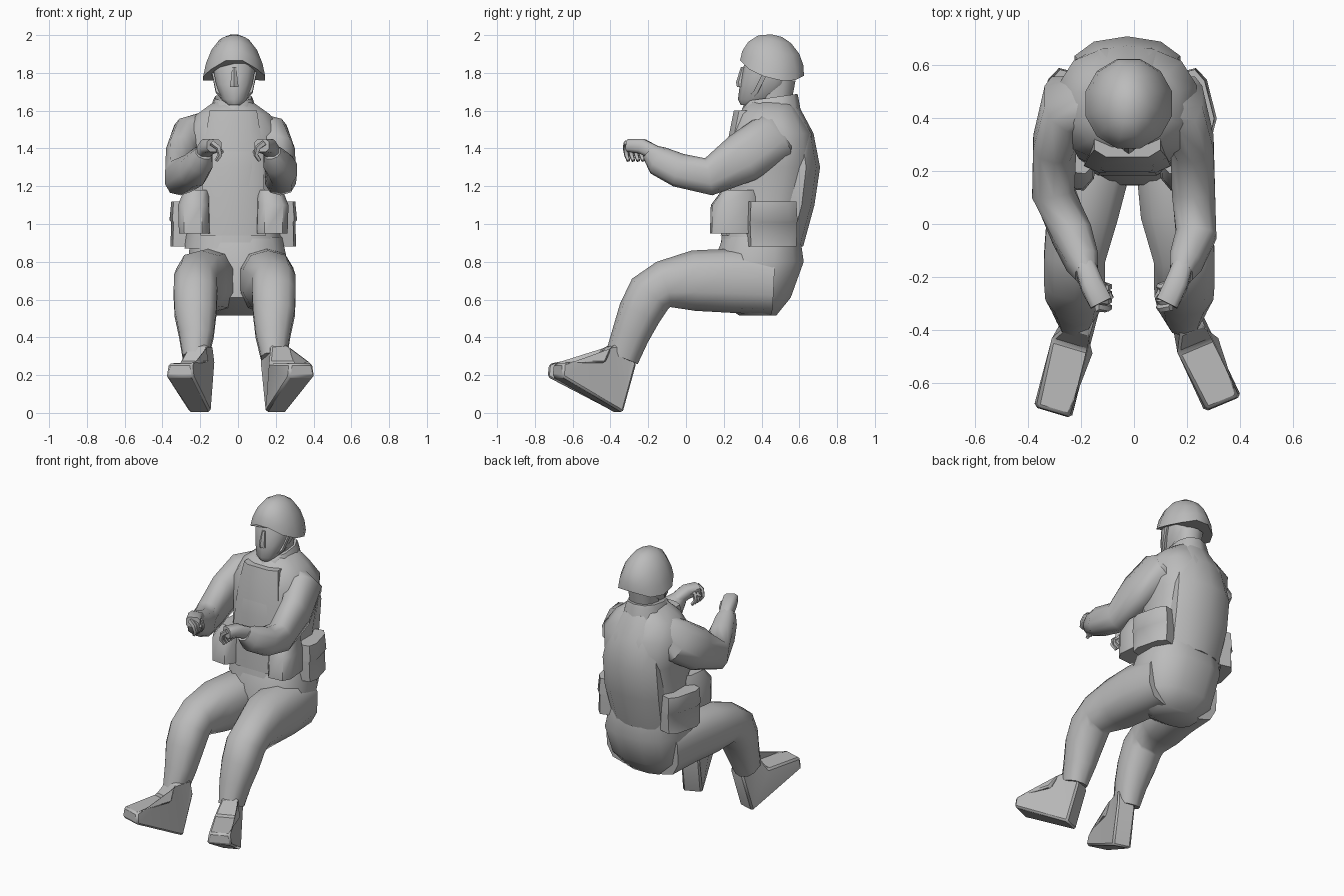
import bpy, bmesh, math
from mathutils import Vector

cube = bpy.data.objects.get("Cube")
if cube:
    bpy.data.objects.remove(cube)

grey = bpy.data.materials.new("plain grey")
grey.use_nodes = True
COLOUR = (0.5, 0.5, 0.5, 1)
grey.diffuse_color = COLOUR
grey.node_tree.nodes["Principled BSDF"].inputs["Base Color"].default_value = COLOUR


def finish(name, bm, angle=50, bevel=0):
    bmesh.ops.recalc_face_normals(bm, faces=bm.faces)
    mesh = bpy.data.meshes.new(name)
    bm.to_mesh(mesh)
    bm.free()
    mesh.materials.append(grey)
    ob = bpy.data.objects.new(name, mesh)
    bpy.context.collection.objects.link(ob)
    if bevel:
        mod = ob.modifiers.new("soft edges", "BEVEL")
        mod.width = bevel
    bpy.ops.object.select_all(action="DESELECT")
    ob.select_set(True)
    bpy.context.view_layer.objects.active = ob
    bpy.ops.object.shade_smooth_by_angle(angle=math.radians(angle))
    return ob


def loft(name, rings, sides=10, flat=False, power=0.8, tilt=0.0, arch=0.0, yaw=0.0):
    """Rings are (x, y, z, half width, half depth); flat rings stay level."""
    bm = bmesh.new()
    mids = [Vector(r[:3]) for r in rings]
    loops = []
    for i, r in enumerate(rings):
        side = Vector((math.cos(yaw), math.sin(yaw), 0))
        up = Vector((-math.sin(yaw), math.cos(yaw), -tilt))
        if not flat:
            t = (mids[min(i + 1, len(mids) - 1)] - mids[max(i - 1, 0)]).normalized()
            side = (side - t * side.dot(t)).normalized()
            up = side.cross(t)
        loop = []
        for k in range(sides):
            a = 2 * math.pi * (k + 0.5) / sides
            c, s = math.cos(a), math.sin(a)
            fade = 1 - i / (len(rings) - 1)
            drop = Vector((0, 0, -arch * fade * abs(c) * r[3]))
            c = math.copysign(abs(c) ** power, c)
            s = math.copysign(abs(s) ** power, s)
            loop.append(bm.verts.new(mids[i] + side * c * r[3] + up * s * r[4] + drop))
        loops.append(loop)
    for a, b in zip(loops, loops[1:]):
        for k in range(sides):
            n = (k + 1) % sides
            bm.faces.new((a[k], a[n], b[n], b[k]))
    bm.faces.new(loops[0])
    bm.faces.new(loops[-1])
    return finish(name, bm)


def prism(name, profile, origin, forward, bevel):
    """Extrude a (forward, height, half width) profile sideways."""
    f = Vector(forward).normalized()
    across = f.cross(Vector((0, 0, 1)))
    bm = bmesh.new()
    sides = []
    for s in (-1, 1):
        sides.append([bm.verts.new(Vector(origin) + f * p + Vector((0, 0, h)) + across * s * w)
                      for p, h, w in profile])
    n = len(profile)
    for k in range(n):
        m = (k + 1) % n
        bm.faces.new((sides[0][k], sides[0][m], sides[1][m], sides[1][k]))
    for loop in sides:
        bmesh.ops.triangulate(bm, faces=[bm.faces.new(loop)])
    return finish(name, bm, 45, bevel)


# Torso, vest panels and collar
CX = -0.025
loft("torso", [(CX, .40, .88, .25, .21), (CX, .40, 1.0, .23, .22), (CX, .44, 1.3, .245, .25),
               (CX, .45, 1.48, .27, .22), (CX, .44, 1.58, .20, .17), (CX, .45, 1.65, .10, .12)],
     sides=12, flat=True)
loft("vest_front", [(CX, .28, .94, .18, .10), (CX, .27, 1.2, .17, .08), (CX, .30, 1.45, .155, .08),
                    (CX, .33, 1.60, .13, .08)], sides=8, flat=True, power=.5)
loft("vest_back", [(CX, .52, .88, .19, .10), (CX, .58, 1.1, .21, .10), (CX, .60, 1.3, .21, .11),
                   (CX, .58, 1.48, .18, .095), (CX, .52, 1.62, .11, .08)],
     sides=10, flat=True, power=.95)
loft("collar", [(CX, .44, 1.56, .14, .17), (CX, .45, 1.65, .11, .145), (CX, .455, 1.67, .10, .135)],
     flat=True, tilt=-.14)

# Head and helmet
HX = -0.02
loft("neck", [(HX, .46, 1.6, .075, .09), (HX, .48, 1.76, .085, .10)], flat=True)
loft("head", [(HX, .36, 1.63, .04, .07), (HX, .38, 1.66, .07, .105), (HX, .42, 1.74, .10, .135),
              (HX, .44, 1.82, .115, .14), (HX, .45, 1.90, .10, .12)], flat=True)
loft("nose", [(HX, .30, 1.725, .026, .03), (HX, .295, 1.75, .022, .03), (HX, .31, 1.83, .012, .02)],
     sides=6, flat=True)
loft("helmet", [(HX, .455, 1.845, .17, .175), (HX, .46, 1.89, .155, .168), (HX, .465, 1.94, .125, .14),
                (HX, .47, 1.98, .08, .09), (HX, .48, 1.997, .03, .03)],
     sides=12, flat=True, power=1, tilt=.24, arch=.45)

# Trouser seat and belt
loft("trouser_seat", [(0, .38, .515, .15, .10), (0, .35, .61, .25, .21), (0, .385, .8, .27, .245),
                      (-.01, .40, .93, .25, .21)], sides=12, flat=True)
loft("belt", [(CX, .39, .87, .265, .215), (CX, .40, .95, .255, .215)], sides=12, flat=True)

for s, word, turn, toe, out in ((-1, "right", .3, .37, .025), (1, "left", .42, .35, -.01)):
    # Sleeve, bent at the elbow
    arm = [(.11, .48, 1.53, .07, .09), (.215, .45, 1.45, .10, .14), (.26, .30, 1.35, .085, .135),
           (.265, .12, 1.25, .085, .10), (.235, -.04, 1.285, .08, .09), (.195, -.145, 1.335, .065, .08),
           (.18, -.19, 1.38, .045, .05)]
    loft(word + "_sleeve", [(s * x - (.04 if y > 0 else 0), y, z, w, d) for x, y, z, w, d in arm])

    # Hand with curled fingers and thumb
    loft(word + "_palm", [(s * .185, -.16, 1.375, .04, .04), (s * .16, -.23, 1.41, .045, .042),
                          (s * .125, -.30, 1.415, .045, .035)], sides=8, power=.6)
    for i in range(4):
        fy = -.315 + .026 * i
        loft(f"{word}_finger_{i + 1}",
             [(s * (.14 + .008 * i), fy, 1.43, .015, .015), (s * .105, fy - .005, 1.405, .015, .015),
              (s * .095, fy, 1.365, .013, .013), (s * .115, fy + .01, 1.335, .01, .01)], sides=5)
    loft(word + "_thumb", [(s * .16, -.21, 1.41, .018, .018), (s * .11, -.24, 1.40, .015, .015),
                           (s * .085, -.28, 1.38, .01, .01)], sides=5)

    # Trouser leg, bent at the knee
    leg = [(.14, .46, .69, .13, .17), (.15, .24, .70, .15, .17), (.17, .04, .70, .14, .16),
           (.2, -.12, .68, .12, .125), (.2, -.19, .63, .12, .125), (.2, -.245, .53, .115, .115),
           (.195, -.295, .41, .095, .10), (.2, -.34, .29, .07, .09)]
    loft(word + "_trouser_leg", [(s * (x + out * (y < .1)), y, z, w, d) for x, y, z, w, d in leg])

    # Boot pointing outwards, narrow at the heel and ankle
    prism(word + "_boot", [(-.06, .36, .05), (.05, .36, .05), (.11, .265, .085), (toe, .262, .065),
                           (toe + .005, .19, .075), (0, 0, .06), (-.075, .25, .06)],
          (s * .2, -.355, 0), (s * turn, -1, 0), .012)

    # Side and front pouches
    px = s * .25 - .025
    loft(word + "_side_pouch", [(px, .455, .88, .07, .13), (px, .455, 1.01, .065, .135),
                                (px, .455, 1.02, .075, .135), (px, .455, 1.12, .065, .13)],
         sides=8, flat=True, power=.6, yaw=s * .25)
    loft(word + "_front_pouch", [(s * .2 + CX, .25, .95, .085, .125), (s * .205 + CX, .25, 1.1, .085, .12),
                                 (s * .19 + CX, .28, 1.18, .07, .09)],
         sides=8, flat=True, power=.6, yaw=s * .1)

    # Helmet chin strap
    loft(word + "_chin_strap", [(s * .115 + HX, .43, 1.82, .01, .015), (s * .09 + HX, .37, 1.70, .01, .015),
                                (s * .02 + HX, .31, 1.635, .01, .015)], sides=4)
